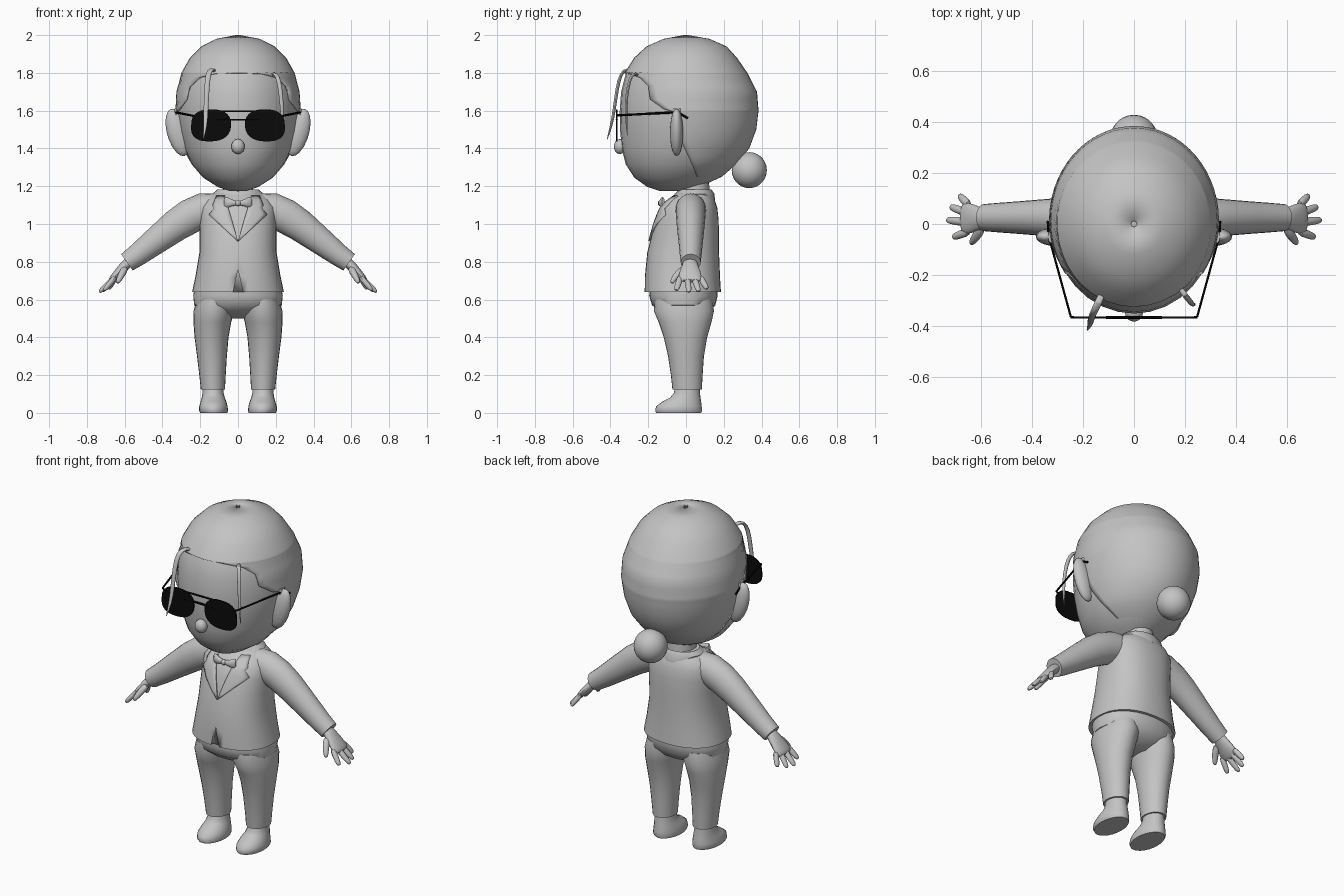
import bpy, bmesh, math
from mathutils import Vector

if "Cube" in bpy.data.objects:
    bpy.data.objects.remove(bpy.data.objects["Cube"])


def material(name, c):
    m = bpy.data.materials.new(name)
    m.diffuse_color = (c, c, c, 1)
    m.use_nodes = True
    m.node_tree.nodes["Principled BSDF"].inputs["Base Color"].default_value = m.diffuse_color
    return m


GREY = material("clay_grey", 0.55)
BLACK = material("black", 0.003)


def make(name, verts, faces, mat=GREY, mirror=False, angle=45, subsurf=0, thick=0):
    me = bpy.data.meshes.new(name)
    me.from_pydata(verts, [], faces)
    bm = bmesh.new()
    bm.from_mesh(me)
    bmesh.ops.remove_doubles(bm, verts=bm.verts, dist=1e-5)
    bmesh.ops.recalc_face_normals(bm, faces=bm.faces)
    bm.to_mesh(me)
    bm.free()
    me.materials.append(mat)
    me.shade_smooth()
    me.set_sharp_from_angle(angle=math.radians(angle))
    ob = bpy.data.objects.new(name, me)
    bpy.context.collection.objects.link(ob)
    if thick:
        s = ob.modifiers.new("thickness", 'SOLIDIFY')
        s.thickness, s.offset = thick, -1
    if mirror:
        ob.modifiers.new("mirror", 'MIRROR')
    if subsurf:
        s = ob.modifiers.new("smooth", 'SUBSURF')
        s.levels = s.render_levels = subsurf
    return ob


def skin(rows, closed=True, caps=True):
    """Faces between equally long rows of points."""
    n = len(rows[0])
    verts = [p for r in rows for p in r]
    faces = [(i * n + j, i * n + (j + 1) % n, (i + 1) * n + (j + 1) % n, (i + 1) * n + j)
             for i in range(len(rows) - 1) for j in range(n if closed else n - 1)]
    if caps:
        faces += [tuple(range(n)), tuple(range(len(verts) - n, len(verts)))]
    return verts, faces


def ring_point(r, a, p=2.0):
    """Point on ring (z, half width, front y, back y, centre x); angle 0 is the front."""
    z, w, f, b = r[:4]
    cx = r[4] if len(r) > 4 else 0
    s, c = math.sin(a), math.cos(a)
    e = 2 / p
    return (cx + w * math.copysign(abs(s) ** e, s),
            (f + b) / 2 - (b - f) / 2 * math.copysign(abs(c) ** e, c), z)


def loft(name, rings, n=28, p=2.0, **kw):
    rows = [[ring_point(r, 2 * math.pi * j / n, p) for j in range(n)] for r in rings]
    return make(name, *skin(rows), **kw)


def tube(name, pts, radii, ref=(0, 1, 0), n=10, **kw):
    """Swept oval; radii are (along ref, across ref) per point."""
    pts = [Vector(p) for p in pts]
    rows = []
    for i, p in enumerate(pts):
        t = (pts[min(i + 1, len(pts) - 1)] - pts[max(i - 1, 0)]).normalized()
        a = Vector(ref)
        a = (a - t * a.dot(t)).normalized()
        b = t.cross(a)
        ra, rb = radii[i]
        rows.append([p + a * ra * math.cos(2 * math.pi * j / n) + b * rb * math.sin(2 * math.pi * j / n)
                     for j in range(n)])
    return make(name, *skin(rows), **kw)


def ellipsoid(name, loc, size, tilt=0, n=20, **kw):
    rows = []
    for i in range(n // 2 + 1):
        u = math.pi * i / (n // 2)
        row = []
        for j in range(n):
            v = 2 * math.pi * j / n
            x, y, z = size[0] * math.sin(u) * math.cos(v), size[1] * math.sin(u) * math.sin(v), size[2] * math.cos(u)
            row.append((loc[0] + x * math.cos(tilt) + z * math.sin(tilt), loc[1] + y,
                        loc[2] - x * math.sin(tilt) + z * math.cos(tilt)))
        rows.append(row)
    return make(name, *skin(rows, caps=False), **kw)


def interp(table, z):
    for a, b in zip(table, table[1:]):
        if a[0] <= z <= b[0]:
            t = (z - a[0]) / (b[0] - a[0])
            return [u + (v - u) * t for u, v in zip(a, b)]
    return list(table[0] if z < table[0][0] else table[-1])


# Head
HEAD = [(1.18, .05, -.15, .03), (1.20, .11, -.21, .08), (1.25, .19, -.28, .19), (1.32, .252, -.325, .27),
        (1.40, .29, -.345, .335), (1.5, .318, -.355, .372), (1.6, .333, -.357, .384), (1.7, .326, -.35, .376),
        (1.8, .30, -.325, .325), (1.88, .255, -.275, .27), (1.94, .195, -.21, .215), (1.98, .115, -.12, .125),
        (2.0, .012, -.012, .012)]
loft("face", [(z - .004, w * .975, f + .006, b - .01) for z, w, f, b in HEAD], n=32)
ellipsoid("nose", (0, -.35, 1.41), (.036, .033, .04), n=14)
ellipsoid("ear", (.318, -.05, 1.485), (.058, .035, .13), tilt=.28, n=18, mirror=True)

# Hair shell, open in front along the hairline (z, y)
HAIRLINE = [(1.18, .05), (1.2, .075), (1.3, .04), (1.45, -.03), (1.59, -.06), (1.61, -.12), (1.66, -.19),
            (1.73, -.2), (1.775, -.245), (1.795, -.3), (1.805, -.4)]
levels = sorted({r[0] for r in HEAD} | {h[0] for h in HAIRLINE} | {1.35, 1.56, 1.785})
rows = []
for z in levels:
    r = interp(HEAD, z)
    cy, d = (r[2] + r[3]) / 2, (r[3] - r[2]) / 2
    start = math.acos(max(-1, min(1, (cy - interp(HAIRLINE, z)[1]) / d)))
    rows.append([ring_point(r, start + (2 * math.pi - 2 * start) * j / 36) for j in range(37)])
make("hair", *skin(rows, closed=False, caps=False), thick=.008)
ellipsoid("hair_bun", (0, .335, 1.285), (.093, .093, .095), n=28)

# Loose strands and sideburns
tube("long_strand", [(-.12, -.26, 1.80), (-.14, -.31, 1.825), (-.158, -.345, 1.80), (-.165, -.365, 1.72),
                     (-.17, -.38, 1.6), (-.172, -.395, 1.52), (-.185, -.42, 1.44)],
     [(.015, .01), (.016, .01), (.016, .01), (.015, .01), (.014, .009), (.011, .008), (.002, .002)],
     ref=(1, 0, 0), n=8, subsurf=1)
tube("short_strand", [(.18, -.25, 1.79), (.20, -.28, 1.80), (.217, -.30, 1.76), (.228, -.315, 1.68),
                      (.235, -.318, 1.58), (.235, -.31, 1.46)],
     [(.012, .009), (.013, .009), (.013, .009), (.012, .008), (.01, .008), (.002, .002)],
     ref=(1, 0, 0), n=8, subsurf=1)
tube("sideburn", [(.325, -.05, 1.61), (.333, -.05, 1.54), (.322, -.05, 1.45), (.295, -.05, 1.36)],
     [(.025, .012), (.02, .012), (.015, .01), (.002, .002)], n=8, mirror=True)

# Sunglasses
lens = []
for y in (-.37, -.362):
    row = []
    for j in range(28):
        a = 2 * math.pi * j / 28
        s, c = math.sin(a), math.cos(a)
        x = .106 * math.copysign(abs(c) ** .8, c) - .01 * min(s, 0)
        row.append((.142 + x, y, 1.522 + .085 * math.copysign(abs(s) ** .8, s)))
    lens.append(row)
make("lens", *skin(lens), mat=BLACK, mirror=True)
tube("temple_arm", [(.235, -.366, 1.572), (.248, -.362, 1.575), (.335, -.045, 1.592), (.338, .01, 1.56)],
     [(.006, .005)] * 4, ref=(0, 0, 1), n=6, mat=BLACK, mirror=True)
for nm, z, r in (("brow_bar", 1.597, .005), ("bridge", 1.552, .006)):
    tube(nm, [(-.11, -.366, z), (.11, -.366, z)], [(r, r)] * 2, n=6, mat=BLACK)

# Neck, jacket and collar
loft("neck", [(1.1, .085, -.05, .13), (1.25, .075, -.04, .12)], n=20)
TORSO = [(.64, .243, -.22, .185), (.72, .226, -.218, .18), (.85, .204, -.205, .175), (.95, .203, -.18, .175),
         (1.03, .203, -.158, .172), (1.09, .2, -.132, .165), (1.13, .175, -.095, .15), (1.16, .13, -.055, .13),
         (1.175, .09, -.04, .12)]
jacket = loft("jacket", TORSO, n=36, p=2.3)
loft("collar", [(1.12, .125, -.07, .155), (1.16, .135, -.06, .15), (1.182, .11, -.035, .135),
                (1.172, .085, -.03, .125)], n=24)

# Slit at the jacket front
slit = make("slit_cutter", [(x, y, z) for y in (-.3, -.198) for x, z in ((-.035, .6), (.035, .6), (0, .76))],
            [(0, 1, 2), (3, 4, 5), (0, 1, 4, 3), (1, 2, 5, 4), (2, 0, 3, 5)])
slit.hide_render = True
slit.display_type = 'WIRE'
cut = jacket.modifiers.new("slit", 'BOOLEAN')
cut.operation, cut.object = 'DIFFERENCE', slit


def chest_y(x, z):
    z, w, f, b = interp(TORSO, z)
    k = min(1, abs(x) / w)
    return (f + b) / 2 - (b - f) / 2 * (1 - k ** 2.3) ** (1 / 2.3)


# Lapels follow the chest
OUTER = [(.91, .002), (1.05, .155), (1.085, .128), (1.10, .135), (1.15, .115)]
INNER = [(.91, 0), (1.15, .07)]
rows = []
for z in (.91, .95, 1.0, 1.05, 1.085, 1.1, 1.125, 1.15):
    xi, xo = interp(INNER, z)[1], interp(OUTER, z)[1]
    rows.append([(x, chest_y(x, z) - .009, z) for x in (xi + (xo - xi) * k / 4 for k in range(5))])
make("lapel", *skin(rows, closed=False, caps=False), thick=.009, mirror=True)

# Bow tie
tube("bow_wing", [(.0, -.13, 1.11), (.03, -.133, 1.112), (.06, -.125, 1.113), (.07, -.12, 1.113)],
     [(.01, .01), (.014, .017), (.014, .03), (.008, .028)], n=12, mirror=True)
ellipsoid("bow_knot", (0, -.135, 1.11), (.016, .014, .016), n=12)

# Sleeves
tube("sleeve", [(.1, .025, 1.09), (.18, .025, 1.073), (.255, .025, 1.04), (.33, .025, .992), (.45, .025, .9),
                (.53, .025, .838), (.588, .025, .797)],
     [(.08, .075), (.08, .092), (.078, .092), (.074, .085), (.064, .07), (.058, .06), (.053, .053)],
     n=20, mirror=True)

# Hands
tube("palm", [(.55, .022, .82), (.595, .022, .785), (.63, .022, .745), (.665, .022, .708), (.678, .022, .695)],
     [(.036, .03), (.04, .028), (.06, .025), (.066, .02), (.05, .012)], n=12, subsurf=1, mirror=True)
for i, (y0, y1, x1, z1) in enumerate(((.072, .112, .685, .655), (.04, .068, .72, .642),
                                      (.006, .016, .735, .638), (-.028, -.052, .71, .648))):
    a, b = Vector((.645, y0, .725)), Vector((x1, y1, z1))
    tube(f"finger_{i + 1}", [a, a.lerp(b, .5), a.lerp(b, .9), b],
         [(.019, .017), (.018, .016), (.016, .014), (.007, .006)], n=8, subsurf=1, mirror=True)
tube("thumb", [(.595, -.005, .77), (.615, -.045, .735), (.633, -.07, .7), (.64, -.077, .685)],
     [(.024, .022), (.02, .02), (.016, .016), (.007, .007)], ref=(1, 0, 0), n=8, subsurf=1, mirror=True)

# Trousers
loft("hips", [(.5, .07, -.05, .06), (.53, .17, -.13, .12), (.57, .232, -.18, .155), (.62, .237, -.195, .168),
              (.68, .228, -.19, .168)], n=28, p=2.2)
loft("trouser_leg", [(.125, .064, -.072, .084, .133), (.2, .07, -.08, .088, .135), (.3, .079, -.095, .095, .138),
                     (.4, .09, -.118, .112, .14), (.48, .1, -.145, .135, .136), (.54, .108, -.17, .148, .127),
                     (.6, .1, -.165, .14, .12)], n=24, mirror=True)

# Shoes
loft("shoe", [(0, .072, -.158, .08, .128), (.012, .077, -.163, .085, .13), (.035, .075, -.158, .083, .13),
              (.06, .068, -.125, .08, .13), (.08, .061, -.085, .077, .131), (.105, .056, -.064, .074, .132),
              (.16, .053, -.055, .07, .133)], n=24, mirror=True)
